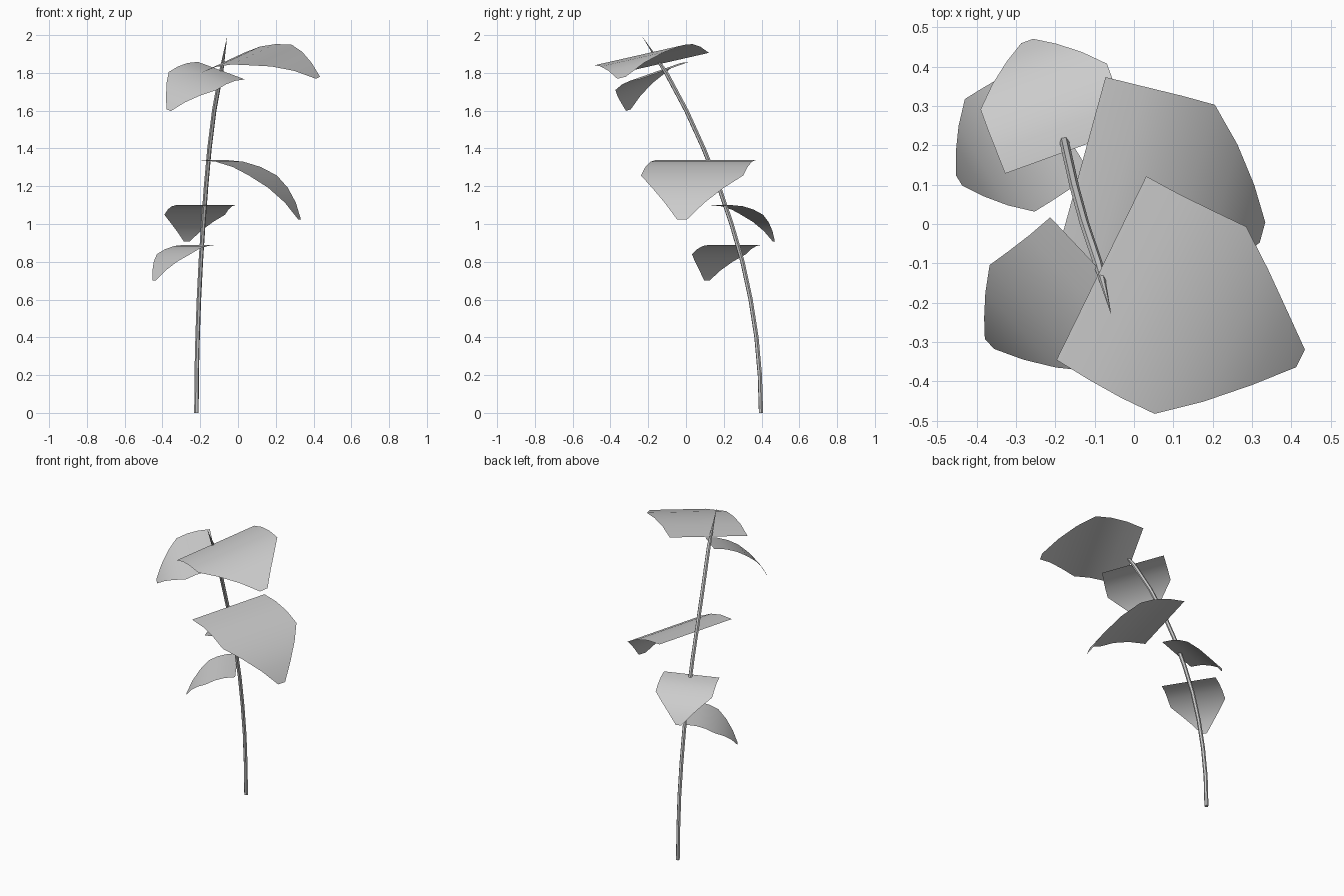
import bpy
import math
from mathutils import Vector

cube = bpy.data.objects.get("Cube")
if cube:
    bpy.data.objects.remove(cube, do_unlink=True)

grey = bpy.data.materials.new("plain_grey")
grey.use_nodes = True
colour = (0.6, 0.6, 0.6, 1)
grey.diffuse_color = colour
grey.node_tree.nodes["Principled BSDF"].inputs["Base Color"].default_value = colour


def select_only(obj):
    bpy.ops.object.select_all(action="DESELECT")
    obj.select_set(True)
    bpy.context.view_layer.objects.active = obj


# Leaf outline: (length along the leaf, half width), for a base one unit wide
OUTLINE = [(0, 0.5), (0.19, 0.505), (0.37, 0.51), (0.55, 0.51),
           (0.74, 0.36), (0.93, 0.2), (1.12, 0.048)]
BEND_RADIUS = 0.974


def add_leaf(name, base, outward, across, size):
    """A five-sided sheet rolled downwards along an arc away from the stem."""
    base = Vector(base)
    across = Vector(across).normalized()
    outward = Vector(outward)
    outward = (outward - across * outward.dot(across)).normalized()
    up = outward.cross(across)
    if up.z < 0:
        up, across = -up, -across
    verts, faces = [], []
    for length, half in OUTLINE:
        angle = length / BEND_RADIUS
        centre = base + size * BEND_RADIUS * (
            outward * math.sin(angle) - up * (1 - math.cos(angle)))
        verts += [centre - across * half * size, centre + across * half * size]
    for i in range(0, len(verts) - 2, 2):
        faces.append((i, i + 2, i + 3, i + 1))
    mesh = bpy.data.meshes.new(name)
    mesh.from_pydata(verts, [], faces)
    mesh.materials.append(grey)
    obj = bpy.data.objects.new(name, mesh)
    bpy.context.collection.objects.link(obj)
    select_only(obj)
    bpy.ops.object.shade_smooth()


# Leaves, from the lowest to the highest
add_leaf("lowest_leaf", (-0.195, 0.265, 0.89), (-0.85, -0.526, 0), (-0.526, 0.85, 0), 0.33)
add_leaf("back_leaf", (-0.17, 0.185, 1.10), (-0.34, 0.94, 0), (0.94, 0.34, 0), 0.335)
add_leaf("middle_leaf", (-0.145, 0.108, 1.34), (0.965, -0.264, 0), (0.264, 0.965, 0), 0.55)
add_leaf("upper_right_leaf", (-0.088, -0.115, 1.812), (-0.727, -0.686, 0), (0.666, -0.705, -0.248), 0.375)
add_leaf("top_leaf", (-0.083, -0.112, 1.853), (0.787, -0.454, 0.413), (0.43, 0.88, 0.2), 0.53)

# Stem: an arching rod that tapers to a point above the top leaves
PATH = [(-0.22, 0.397, 0), (-0.219, 0.391, 0.2), (-0.214, 0.373, 0.4), (-0.207, 0.342, 0.6),
        (-0.197, 0.299, 0.8), (-0.184, 0.241, 1.0), (-0.169, 0.173, 1.2), (-0.151, 0.093, 1.4),
        (-0.126, 0.002, 1.6), (-0.09, -0.105, 1.8), (-0.058, -0.23, 1.99)]
curve = bpy.data.curves.new("stem", "CURVE")
curve.dimensions = "3D"
curve.bevel_depth = 0.012
curve.bevel_resolution = 1
curve.use_fill_caps = True
spline = curve.splines.new("POLY")
spline.points.add(len(PATH) - 1)
for point, place in zip(spline.points, PATH):
    point.co = (*place, 1)
spline.points[-1].radius = 0.02
curve.materials.append(grey)
stem = bpy.data.objects.new("stem", curve)
bpy.context.collection.objects.link(stem)
select_only(stem)
bpy.ops.object.convert(target="MESH")
bpy.ops.object.shade_smooth_by_angle(angle=math.radians(50))
